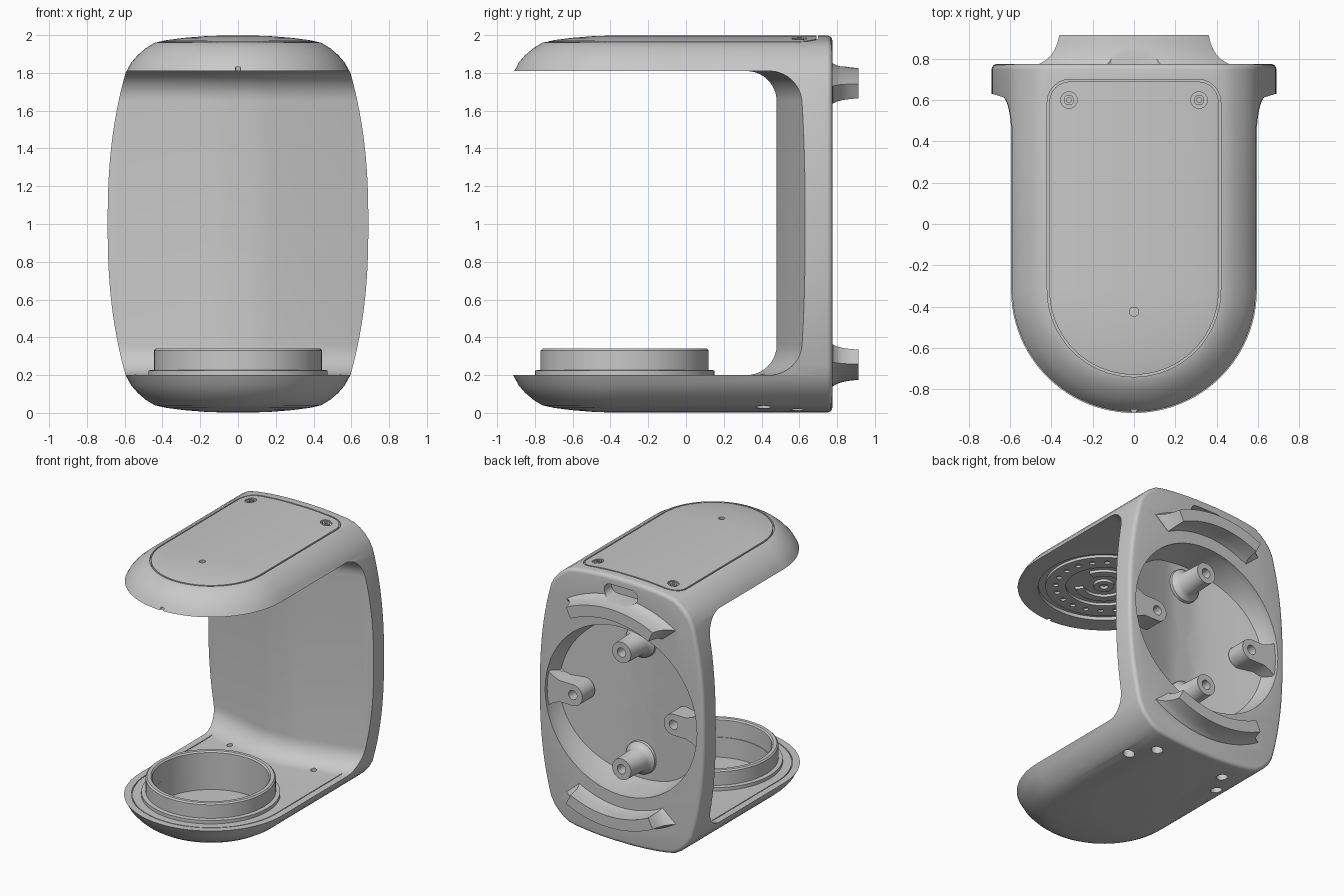
import bpy, bmesh
from math import sin, cos, pi, radians
from mathutils import Matrix, Vector

cube = bpy.data.objects.get("Cube")
if cube:
    bpy.data.objects.remove(cube)

GREY = bpy.data.materials.new("light grey")
GREY.use_nodes = True
GREY.diffuse_color = (0.58, 0.58, 0.58, 1)
GREY.node_tree.nodes["Principled BSDF"].inputs["Base Color"].default_value = GREY.diffuse_color
NOSE = -0.32   # centre of the rounded front end
BACK = 0.775   # plane of the rear face


def finish(bm, name):
    bmesh.ops.recalc_face_normals(bm, faces=bm.faces)
    me = bpy.data.meshes.new(name)
    bm.to_mesh(me)
    bm.free()
    ob = bpy.data.objects.new(name, me)
    bpy.context.collection.objects.link(ob)
    me.materials.append(GREY)
    return ob


def smooth(ob, angle=32):
    bpy.ops.object.select_all(action='DESELECT')
    ob.select_set(True)
    bpy.context.view_layer.objects.active = ob
    bpy.ops.object.shade_smooth_by_angle(angle=radians(angle))


def loft(name, loops, closed=False):
    """Skin closed loops of points; cap both ends unless the loops form a ring."""
    bm = bmesh.new()
    rows = [[bm.verts.new(p) for p in loop] for loop in loops]
    n = len(rows[0])
    pairs = list(zip(rows, rows[1:])) + ([(rows[-1], rows[0])] if closed else [])
    for a, b in pairs:
        for i in range(n):
            j = (i + 1) % n
            bm.faces.new((a[i], a[j], b[j], b[i]))
    if not closed:
        bm.faces.new(rows[0])
        bm.faces.new(rows[-1])
    return finish(bm, name)


def prism(name, outline, lo, hi):
    return loft(name, [[(x, y, z) for x, y in outline] for z in (lo, hi)])


def lathe(name, profile, centre, axis='Z', seg=64):
    """Revolve a closed (radius, height) profile."""
    turn = Matrix.Rotation(-pi / 2, 3, 'X') if axis == 'Y' else Matrix.Identity(3)
    loops = []
    for k in range(seg):
        a = 2 * pi * k / seg
        loops.append([turn @ Vector((r * cos(a), r * sin(a), h)) + Vector(centre)
                      for r, h in profile])
    return loft(name, loops, True)


def disc(name, r, lo, hi, centre, axis='Z', seg=32):
    turn = Matrix.Rotation(-pi / 2, 3, 'X') if axis == 'Y' else Matrix.Identity(3)
    return loft(name, [[turn @ Vector((r * cos(2 * pi * k / seg), r * sin(2 * pi * k / seg), h))
                        + Vector(centre) for k in range(seg)] for h in (lo, hi)])


def cut(ob, cutter, op='DIFFERENCE'):
    mod = ob.modifiers.new("cut", 'BOOLEAN')
    mod.operation, mod.solver, mod.object = op, 'EXACT', cutter
    bpy.context.view_layer.objects.active = ob
    bpy.ops.object.modifier_apply(modifier=mod.name)
    bpy.data.objects.remove(cutter)


def arc(cx, cy, r, a0, a1, n):
    return [(cx + r * cos(radians(a0 + (a1 - a0) * k / n)),
             cy + r * sin(radians(a0 + (a1 - a0) * k / n))) for k in range(n + 1)]


def stadium(w, back, corner):
    """Plan outline with a round front and small rounded back corners."""
    return (arc(0, NOSE, w, 180, 360, 40)
            + arc(w - corner, back - corner, corner, 0, 90, 6)
            + arc(corner - w, back - corner, corner, 90, 180, 6))


def wall(x):
    """Front surface of the upright, bowed forward in the middle."""
    return 0.48 + 0.145 * max(0, (abs(x) - 0.1) / 0.57) ** 1.15


# Outer hull: barrel sides, sloped shoulders, shallow crown, round nose, flat back
half = [(0.69 - 0.095 * (k / 16) ** 2.4, 0.05 * k) for k in range(17)]
half += [(0.565, 0.855), (0.53, 0.895), (0.488, 0.931), (0.44, 0.96),
         (0.38, 0.973), (0.29, 0.985), (0.18, 0.994), (0.08, 0.998)]
outline = [(w, 1 - d) for w, d in reversed(half[1:])] + [(w, 1 + d) for w, d in half]
bm = bmesh.new()
rows = []
for w, z in outline:
    plan = [(-w, BACK)] + arc(0, NOSE, w, 180, 360, 48) + [(w, BACK)]
    rows.append([bm.verts.new((x, y, z)) for x, y in plan])
for a, b in zip(rows, rows[1:]):
    for i in range(len(a) - 1):
        bm.faces.new((a[i], a[i + 1], b[i + 1], b[i]))
bm.faces.new(rows[0])
bm.faces.new(rows[-1])
rear = bm.faces.new([r[0] for r in rows] + [r[-1] for r in reversed(rows)])
bmesh.ops.recalc_face_normals(bm, faces=bm.faces)
bmesh.ops.bevel(bm, geom=list(rear.verts) + list(rear.edges), offset=0.028, offset_type='OFFSET',
                segments=4, profile=0.5, affect='EDGES', clamp_overlap=False)
body = finish(bm, "body_shell")

# Open space between the two arms
sections = []
for k in range(33):
    x = -0.8 + 1.6 * k / 32
    y = wall(x)
    side = ([(-1.3, 0.2)] + arc(y - 0.16, 0.36, 0.16, -90, 0, 10)
            + arc(y - 0.16, 1.65, 0.16, 0, 90, 10) + [(-1.3, 1.81)])
    sections.append([(x, p, q) for p, q in side])
cut(body, loft("gap", sections))

# Curved lugs on the back, flaring into the shell
for s, name in ((1, "upper_lug"), (-1, "lower_lug")):
    loops = []
    for y, o in ((0.74, 0.06), (0.777, 0.05), (0.787, 0.04), (0.8, 0.03), (0.82, 0.02),
                 (0.845, 0.012), (0.875, 0.005), (0.914, 0)):
        outer, inner = 26 + o * 120, 26 + o * 50
        out = (arc(0, 0, 0.825 + o * 0.7, 90 - outer, 90 + outer, 24)
               + arc(0, 0, 0.74 - o * 0.3, 90 + inner, 90 - inner, 24))
        loops.append([(x, y, 1 + s * z) for x, z in out])
    cut(body, loft(name, loops), 'UNION')

# Round pocket in the back, its floor following the upright
rings = [[(r * cos(2 * pi * k / 64), wall(r * cos(2 * pi * k / 64)) + 0.045,
           1 + r * sin(2 * pi * k / 64)) for k in range(64)]
         for r in (0.01, 0.1, 0.2, 0.3, 0.4, 0.5, 0.6)]
for y in (0.72, 0.85):
    rings.append([(x * 1.055, y, 1 + (z - 1) * 1.055) for x, _, z in rings[6]])
cut(body, loft("pocket", rings))

# Cable slot above the upper lug
slot = [(s * 0.09 + x, z) for s, a in ((1, -90), (-1, 90)) for x, z in arc(0, 1.885, 0.05, a, a + 180, 8)]
cut(body, loft("cable_slot", [[(x, y, z) for x, z in slot] for y in (0.69, 0.9)]))

# Panel seams on the top and along the deck edge
a, b = stadium(0.42, 0.70, 0.11), stadium(0.41, 0.69, 0.10)
cut(body, loft("lid_seam", [[(x, y, z) for x, y in o] for o, z in
                            ((a, 1.945), (a, 2.1), (b, 2.1), (b, 1.945))], True))
seam = ([(-0.545, 0.46)] + arc(0, NOSE, 0.545, 180, 360, 40) + [(0.545, 0.46), (0.539, 0.46)]
        + arc(0, NOSE, 0.539, 360, 180, 40) + [(-0.539, 0.46)])
cut(body, prism("deck_seam", seam, 0.19, 0.25))

# Small holes and the deep well inside the tray
cut(body, disc("pin_hole", 0.022, 1.98, 2.1, (0, -0.425, 0)))
cut(body, disc("tray_well", 0.40, 0.05, 0.3, (0, NOSE, 0), seg=64))
for s in (-1, 1):
    cut(body, lathe("screw_ring", [(0.04, 1.966), (0.04, 2.1), (0.025, 2.1), (0.025, 1.966)],
                    (s * 0.315, 0.6, 0), seg=24))
    cut(body, disc("screw_socket", 0.012, 1.965, 2.1, (s * 0.315, 0.6, 0), seg=12))
    cut(body, disc("foot_hole", 0.04, -0.1, 0.12, (s * 0.39, 0.41, 0)))
    cut(body, disc("foot_hole", 0.04, -0.1, 0.12, (s * 0.29, 0.59, 0)))
    cut(body, disc("deck_hole", 0.02, 0.15, 0.3, (s * 0.35, 0.40, 0), seg=16))

# Head under the upper arm: recess, ring of outlets, curved channel
cut(body, disc("head_recess", 0.45, 1.7, 1.835, (0, NOSE, 0), seg=64))
cut(body, disc("front_notch", 0.014, 1.78, 1.83, (0, -0.9, 0), seg=12))
plate = lathe("head_plate", [(0.40, 1.815), (0.40, 1.85), (0.26, 1.85), (0.26, 1.815)], (0, NOSE, 0))
for k in range(20):
    a = 2 * pi * k / 20
    cut(plate, disc("outlet", 0.02, 1.8, 1.83, (0.33 * cos(a), NOSE + 0.33 * sin(a), 0), seg=12))
smooth(plate)
channel = arc(0, NOSE, 0.2, 20, 310, 40) + arc(0, NOSE, 0.14, 310, 20, 40)
smooth(prism("head_channel_rib", channel, 1.815, 1.85))
smooth(lathe("head_centre_boss", [(0.07, 1.815), (0.07, 1.85), (0.03, 1.85), (0.03, 1.815)],
             (0, NOSE, 0)))
smooth(body)

# Hollow mounting posts in the pocket
for name, z in (("upper_post", 1.44), ("lower_post", 0.56)):
    smooth(lathe(name, [(0.035, 0.51), (0.125, 0.51), (0.12, 0.545), (0.1, 0.56), (0.085, 0.585),
                        (0.078, 0.768), (0.035, 0.768)], (0, 0, z), 'Y', seg=40))

# Side tabs joined to the pocket wall, each with a screw hole
for s, name in ((1, "left_tab"), (-1, "right_tab")):
    out = (arc(0.42, 1, 0.08, 90, 270, 16) + [(0.53, 0.92), (0.58, 0.9), (0.645, 0.86),
                                               (0.645, 1.14), (0.58, 1.1), (0.53, 1.08)])
    tab = loft(name, [[(s * min(x, limit), y, z) for x, z in out]
                      for y, limit in ((0.6, 0.55), (0.655, 0.645), (0.75, 0.645))])
    cut(tab, disc("tab_hole", 0.035, 0.66, 0.8, (s * 0.42, 0, 1), 'Y'))
    smooth(tab)

# Tray ring with a flange
smooth(lathe("tray_ring", [(0.40, 0.15), (0.40, 0.33), (0.41, 0.34), (0.435, 0.34), (0.445, 0.33),
                           (0.445, 0.228), (0.475, 0.225), (0.475, 0.19), (0.43, 0.19), (0.43, 0.15)],
             (0, NOSE - 0.005, 0), seg=96))
